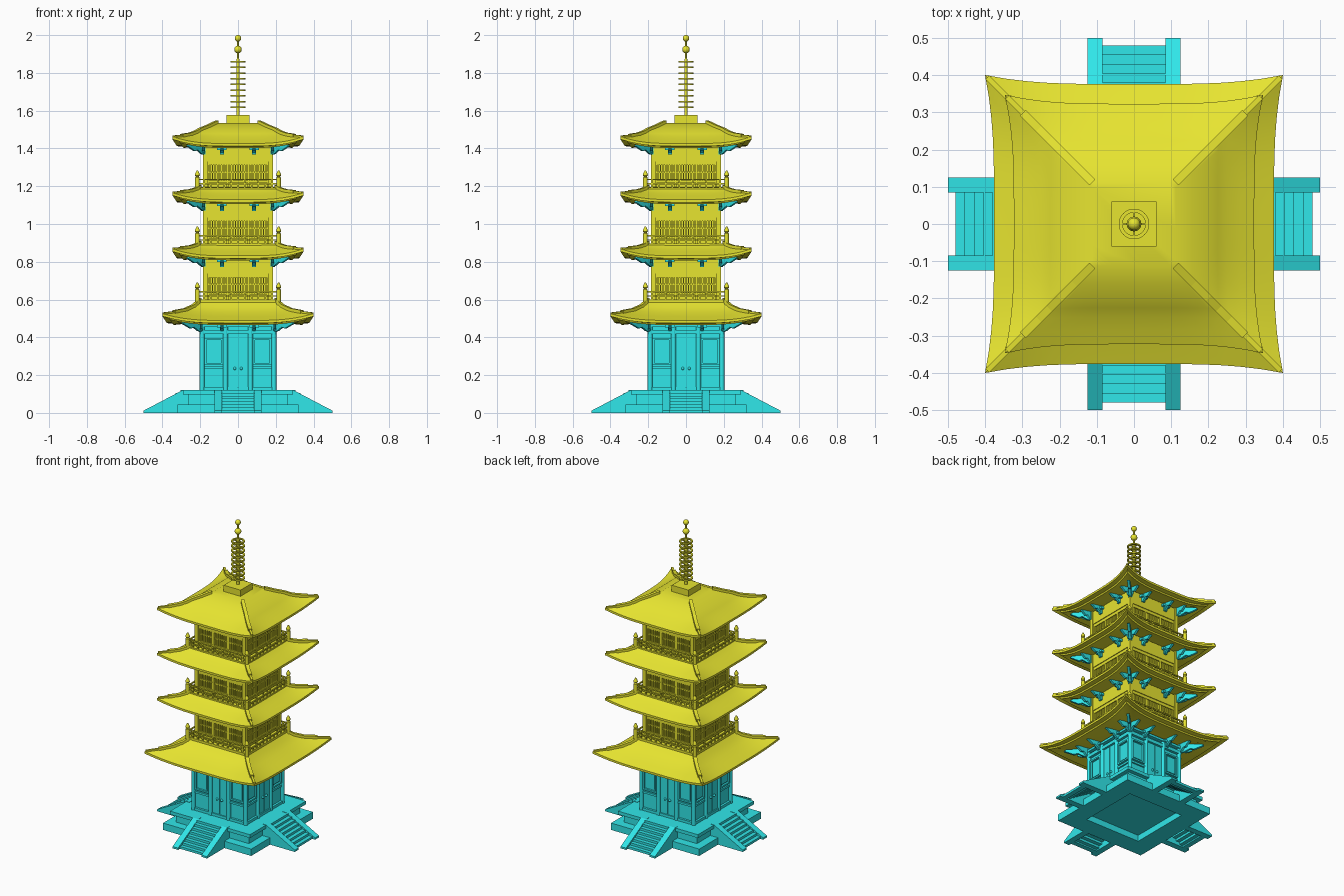
import bpy, bmesh, math
from mathutils import Matrix, Vector

if "Cube" in bpy.data.objects:
    bpy.data.objects.remove(bpy.data.objects["Cube"])


def material(name, rgb):
    m = bpy.data.materials.new(name)
    m.diffuse_color = (*rgb, 1)
    m.use_nodes = True
    m.node_tree.nodes["Principled BSDF"].inputs["Base Color"].default_value = m.diffuse_color
    return m


CYAN = material("cyan", (0.03, 0.8, 0.82))
YELLOW = material("yellow", (0.8, 0.78, 0.03))


def finish(bm, name, mat, four=False, smooth=False):
    """Turn a bmesh into an object; four=True repeats it on all four sides."""
    if four:
        geom = bm.verts[:] + bm.edges[:] + bm.faces[:]
        for k in (1, 2, 3):
            d = bmesh.ops.duplicate(bm, geom=geom)["geom"]
            bmesh.ops.rotate(bm, verts=[v for v in d if isinstance(v, bmesh.types.BMVert)],
                             cent=(0, 0, 0), matrix=Matrix.Rotation(k * math.pi / 2, 3, 'Z'))
    bmesh.ops.recalc_face_normals(bm, faces=bm.faces[:])
    me = bpy.data.meshes.new(name)
    bm.to_mesh(me)
    bm.free()
    me.materials.append(mat)
    ob = bpy.data.objects.new(name, me)
    bpy.context.collection.objects.link(ob)
    if smooth:
        bpy.ops.object.select_all(action='DESELECT')
        ob.select_set(True)
        bpy.context.view_layer.objects.active = ob
        bpy.ops.object.shade_smooth_by_angle(angle=math.radians(35))
    return ob


def box(bm, x0, x1, d0, d1, z0, z1):
    """Box on the front side; d is the distance outward (towards -y)."""
    m = Matrix.Translation(((x0 + x1) / 2, -(d0 + d1) / 2, (z0 + z1) / 2))
    bmesh.ops.create_cube(bm, size=1, matrix=m @ Matrix.Diagonal((x1 - x0, d1 - d0, z1 - z0, 1)))


def loft(bm, loops, cyclic=False):
    """Skin equal-length point loops, with end caps unless cyclic."""
    rows = [[bm.verts.new(p) for p in lp] for lp in loops]
    n = len(rows[0])
    for a, b in zip(rows, rows[1:] + (rows[:1] if cyclic else [])):
        for i in range(n):
            bm.faces.new((a[i], a[(i + 1) % n], b[(i + 1) % n], b[i]))
    if not cyclic:
        bm.faces.new(rows[0])
        bm.faces.new(rows[-1])


def prism(bm, pts, x, w, turn=0):
    """Profile of (d, z) points extruded to width w around x."""
    r = Matrix.Rotation(turn, 3, 'Z')
    loft(bm, [[r @ Vector((xx, -d, z)) for d, z in pts] for xx in (x - w / 2, x + w / 2)])


def circle(r, z, x=0, y=0, n=16):
    return [(x + r * math.cos(2 * math.pi * i / n), y + r * math.sin(2 * math.pi * i / n), z) for i in range(n)]


def square_loop(h, z, flare=0, lift=0, n=16):
    """Square outline whose corners sweep out and up."""
    pts = []
    for k in range(4):
        r = Matrix.Rotation(k * math.pi / 2, 3, 'Z')
        for i in range(n):
            u = -1 + 2 * i / n
            e = h + flare * u ** 4
            pts.append(r @ Vector((u * e, -e, z + lift * u ** 4)))
    return pts


# stone platform with a recess underneath
bm = bmesh.new()
tiers = [(0.2, 0.04), (0.2, 0), (0.32, 0), (0.32, 0.045), (0.265, 0.045), (0.265, 0.098),
         (0.29, 0.098), (0.29, 0.12), (0.19, 0.12)]
loft(bm, [square_loop(h, z, n=1) for h, z in tiers])
finish(bm, "platform", CYAN)

# staircases on all sides
bm = bmesh.new()
for i in range(8):
    d = 0.48 - 0.025 * i
    box(bm, -0.087, 0.087, d - 0.032, d, max(0, 0.015 * i - 0.006), 0.015 * (i + 1))
for s in (-1, 1):
    prism(bm, [(0.5, 0), (0.5, 0.012), (0.29, 0.122), (0.265, 0.122), (0.265, 0)], s * 0.105, 0.04)
finish(bm, "stairs", CYAN, four=True)

# ground storey: walls, pillars, doors and framed panels
bm = bmesh.new()
loft(bm, [square_loop(0.183, z, n=1) for z in (0.11, 0.48)])
finish(bm, "ground_walls", CYAN)
bm = bmesh.new()
for x in (-0.19, -0.066, 0.066):
    loft(bm, [circle(0.013, z, x, -0.19, 12) for z in (0.12, 0.47)])
for z0, z1, d in ((0.12, 0.137, 0.197), (0.418, 0.44, 0.2), (0.455, 0.47, 0.205)):
    box(bm, -d, d, 0.18, d, z0, z1)
for s in (-1, 1):
    box(bm, *sorted((s * 0.002, s * 0.053)), 0.18, 0.19, 0.137, 0.415)   # door leaf
    box(bm, *sorted((s * 0.075, s * 0.18)), 0.18, 0.193, 0.232, 0.245)   # rail
    for a, b, z0, z1 in ((0.08, 0.09, 0.255, 0.395), (0.168, 0.178, 0.255, 0.395),
                         (0.08, 0.178, 0.255, 0.265), (0.08, 0.178, 0.385, 0.395)):
        box(bm, *sorted((s * a, s * b)), 0.18, 0.195, z0, z1)            # panel frame
    box(bm, *sorted((s * 0.097, s * 0.161)), 0.18, 0.189, 0.272, 0.378)
    bmesh.ops.create_uvsphere(bm, u_segments=10, v_segments=6, radius=0.008,
                              matrix=Matrix.Translation((s * 0.017, -0.193, 0.235)))
finish(bm, "ground_wall_details", CYAN, four=True, smooth=True)


def brackets(zb, wall, reach, name):
    """Leaf-shaped eave brackets: two per side and one on each corner."""
    def leaf(d0, d1):
        w = d1 - d0
        return [(d0, zb - 0.04), (d0 + 0.2 * w, zb - 0.035), (d0 + 0.45 * w, zb - 0.014),
                (d0 + 0.6 * w, zb - 0.02), (d1, zb + 0.005), (d1 - 0.1 * w, zb + 0.014), (d0, zb + 0.018)]
    b = bmesh.new()
    for x in (-0.085, 0.085):
        prism(b, leaf(wall - 0.01, reach), x, 0.014)
        box(b, x - 0.025, x + 0.025, wall, wall + 0.02, zb - 0.015, zb)
        box(b, x - 0.01, x + 0.01, wall - 0.01, wall + 0.012, zb - 0.04, zb - 0.015)
    prism(b, leaf(wall * 1.37, reach * 1.42), 0, 0.016, math.pi / 4)
    for x in (-wall, wall):
        prism(b, leaf(wall - 0.01, reach - 0.01), x, 0.014)
    finish(b, name, CYAN, four=True)


def roof(zb, h, top, name):
    """Swept roof; top lists (half width, height) above the eave edge."""
    lift, fl = 0.036, 0.024
    loops = [square_loop(0.17, zb + 0.02), square_loop(h - 0.035, zb, fl * 0.8, lift * 0.8),
             square_loop(h - 0.03, zb + 0.008, fl * 0.9, lift * 0.9),
             square_loop(h, zb + 0.01, fl, lift), square_loop(h, zb + 0.024, fl, lift)]
    ridge = [(h + fl - 0.006, zb + 0.024 + lift)]
    for r, dz in top:
        f = max(0, (r - 0.2) / (h - 0.2)) ** 1.5
        loops.append(square_loop(r, zb + dz, fl * f, lift * f))
        ridge.append((r + fl * f, zb + dz + lift * f))
    b = bmesh.new()
    loft(b, loops)
    finish(b, name, YELLOW, smooth=True)
    # hip ridges: thin over the tip, thicker further up
    b = bmesh.new()
    for pts, w, t in ((ridge[:3], 0.014, 0.007), (ridge[1:], 0.022, 0.012)):
        pts = [(d * math.sqrt(2), z) for d, z in pts]
        prism(b, [(d, z + t) for d, z in pts] + [(d, z - 0.006) for d, z in reversed(pts)], 0, w, math.pi / 4)
    finish(b, name + "_ridges", YELLOW, four=True)


LOW = [(0.325, 0.045), (0.275, 0.067), (0.235, 0.094), (0.2, 0.13)]
MID = [(0.285, 0.042), (0.25, 0.057), (0.225, 0.072), (0.2, 0.09)]
TOP = [(0.285, 0.042), (0.25, 0.06), (0.225, 0.076), (0.2, 0.095), (0.16, 0.111), (0.112, 0.134)]
brackets(0.468, 0.195, 0.295, "ground_brackets")
roof(0.465, 0.376, LOW, "roof_1")

for k in range(3):
    zf = 0.597 + 0.297 * k
    n = str(k + 2)
    # storey walls with pillars, beams and lattice windows
    bm = bmesh.new()
    loft(bm, [square_loop(0.163, z, n=1) for z in (zf - 0.03, zf + 0.235)])
    finish(bm, "walls_" + n, YELLOW)
    bm = bmesh.new()
    box(bm, -0.186, -0.162, 0.162, 0.186, zf - 0.02, zf + 0.23)
    for z0, z1, d in ((0.028, 0.038, 0.178), (0.121, 0.14, 0.178), (0.14, 0.225, 0.183)):
        box(bm, -0.17, 0.17, 0.155, d, zf + z0, zf + z1)
    for x in (-0.16, -0.055, 0.055, 0.16):
        box(bm, x - 0.006, x + 0.006, 0.155, 0.177, zf, zf + 0.121)
    for j in range(-11, 12):
        box(bm, j * 0.0135 - 0.0035, j * 0.0135 + 0.0035, 0.155, 0.172, zf + 0.03, zf + 0.121)
    box(bm, -0.16, 0.16, 0.155, 0.174, zf + 0.08, zf + 0.087)
    finish(bm, "lattice_windows_" + n, YELLOW, four=True)
    # balcony floor, railing and corner posts
    bm = bmesh.new()
    loft(bm, [square_loop(0.215, z, n=1) for z in (zf - 0.012, zf + 0.003)])
    finish(bm, "balcony_floor_" + n, YELLOW)
    bm = bmesh.new()
    for z in (0.018, 0.041):
        box(bm, -0.22, 0.22, 0.206, 0.214, zf + z, zf + z + 0.007)
    for j in range(-5, 6):
        box(bm, j * 0.036 - 0.004, j * 0.036 + 0.004, 0.207, 0.213, zf, zf + (0.042 if j % 2 else 0.02))
    post = [(0.012, -0.025), (0.012, 0.055), (0.007, 0.06), (0.013, 0.066), (0.012, 0.076), (0.003, 0.093)]
    loft(bm, [circle(r, zf + z, -0.215, -0.215, 12) for r, z in post])
    finish(bm, "railing_" + n, YELLOW, four=True, smooth=True)
    # eaves above this storey
    brackets(zf + 0.216, 0.183, 0.268, "brackets_" + n)
    roof(zf + 0.211, 0.323, TOP if k == 2 else MID, "roof_" + n)

# spire: base block, mast, nine spoked rings and two balls
bm = bmesh.new()
box(bm, -0.061, 0.061, -0.061, 0.061, 1.53, 1.577)
finish(bm, "spire_base", YELLOW)
bm = bmesh.new()
loft(bm, [circle(r, z) for r, z in ((0.009, 1.57), (0.008, 1.87), (0.005, 1.88), (0.005, 1.98))])
for i in range(9):
    z = 1.618 + 0.0302 * i
    loft(bm, [circle(r, z + dz, n=32) for r, dz in ((0.031, -0.004), (0.041, -0.004), (0.041, 0.004), (0.031, 0.004))],
         cyclic=True)
    box(bm, -0.034, 0.034, -0.003, 0.003, z - 0.003, z + 0.003)
    box(bm, -0.003, 0.003, -0.034, 0.034, z - 0.003, z + 0.003)
for z, r in ((1.924, 0.02), (1.983, 0.017)):
    bmesh.ops.create_uvsphere(bm, u_segments=20, v_segments=12, radius=r, matrix=Matrix.Translation((0, 0, z)))
finish(bm, "spire", YELLOW, smooth=True)
